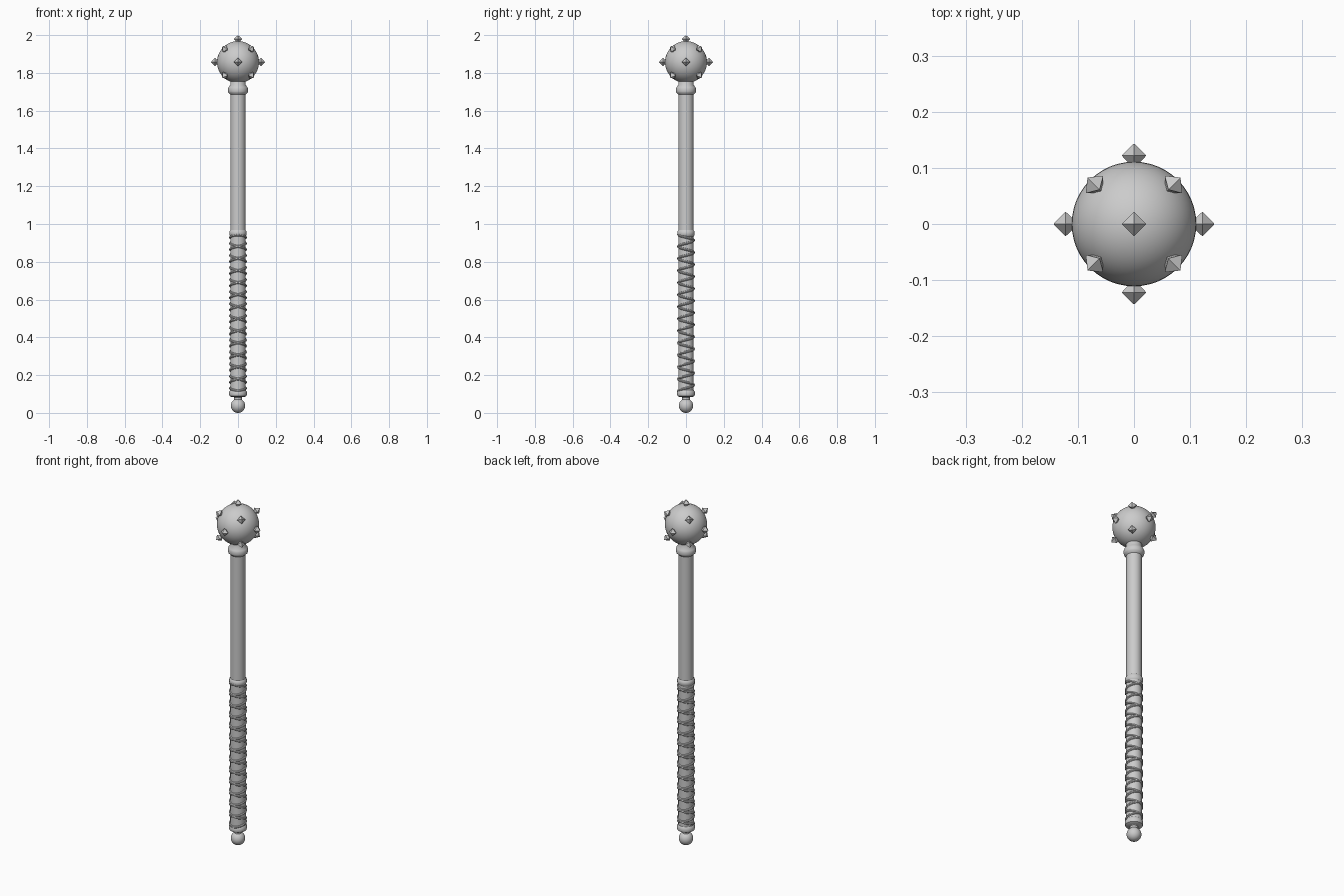
import bpy, bmesh, math
from mathutils import Vector

cube = bpy.data.objects.get("Cube")
if cube:
    bpy.data.objects.remove(cube, do_unlink=True)

HEAD_Z = 1.857
HEAD_R = 0.111

steel = bpy.data.materials.new("grey_steel")
steel.use_nodes = True
steel.diffuse_color = (0.6, 0.6, 0.6, 1)
steel.node_tree.nodes["Principled BSDF"].inputs["Base Color"].default_value = (0.6, 0.6, 0.6, 1)


def finish(obj, name, smooth=True):
    obj.name = name
    obj.data.materials.clear()
    obj.data.materials.append(steel)
    if smooth:
        bpy.ops.object.select_all(action="DESELECT")
        obj.select_set(True)
        bpy.context.view_layer.objects.active = obj
        bpy.ops.object.shade_smooth_by_angle(angle=math.radians(40))
    return obj


def lathe(name, profile, sides=32, smooth=True):
    """Spin (radius, height) pairs about z and cap the ends."""
    bm = bmesh.new()
    rings = []
    for r, z in profile:
        rings.append([bm.verts.new((r * math.cos(a), r * math.sin(a), z))
                      for a in (math.tau * i / sides for i in range(sides))])
    for low, high in zip(rings, rings[1:]):
        for i in range(sides):
            j = (i + 1) % sides
            bm.faces.new((low[i], low[j], high[j], high[i]))
    bm.faces.new(rings[0][::-1])
    bm.faces.new(rings[-1])
    mesh = bpy.data.meshes.new(name)
    bm.to_mesh(mesh)
    bm.free()
    obj = bpy.data.objects.new(name, mesh)
    bpy.context.collection.objects.link(obj)
    return finish(obj, name, smooth)


def ball(name, radius, z):
    bpy.ops.mesh.primitive_uv_sphere_add(segments=48, ring_count=24, radius=radius, location=(0, 0, z))
    return finish(bpy.context.object, name)


def strap(name, turn, z0=0.115, z1=0.945, turns=13, steps=20):
    """Raised cord wound up the grip in one direction."""
    curve = bpy.data.curves.new(name, "CURVE")
    curve.dimensions = "3D"
    curve.bevel_depth = 0.0065
    curve.bevel_resolution = 2
    line = curve.splines.new("POLY")
    count = turns * steps
    line.points.add(count)
    for i, p in enumerate(line.points):
        a = turn * math.tau * i / steps - math.pi / 2
        p.co = (0.041 * math.cos(a), 0.041 * math.sin(a), z0 + (z1 - z0) * i / count, 1)
    obj = bpy.data.objects.new(name, curve)
    bpy.context.collection.objects.link(obj)
    bpy.ops.object.select_all(action="DESELECT")
    obj.select_set(True)
    bpy.context.view_layer.objects.active = obj
    bpy.ops.object.convert(target="MESH")
    finish(bpy.context.object, name)


# Handle from bottom to top
ball("pommel", 0.038, 0.038)
lathe("pommel_neck", [(0.02, 0.06), (0.02, 0.082), (0.03, 0.092)])
lathe("grip_end_ring", [(0.034, 0.084), (0.045, 0.09), (0.047, 0.096), (0.047, 0.112), (0.041, 0.12)])
lathe("grip_core", [(0.041, 0.1), (0.041, 0.96)])
strap("grip_strap_left", 1)
strap("grip_strap_right", -1)
lathe("grip_top_ring", [(0.041, 0.935), (0.046, 0.942), (0.046, 0.96), (0.04, 0.968)])
lathe("shaft", [(0.04, 0.95), (0.04, 1.7)])

# Collar and head
lathe("collar", [(0.04, 1.685), (0.051, 1.695), (0.053, 1.702), (0.053, 1.716),
                 (0.05, 1.724), (0.041, 1.736), (0.04, 1.765)])
ball("head", HEAD_R, HEAD_Z)

# Four-sided studs on the axes and on the diagonals between them
directions = [(1, 0, 0), (-1, 0, 0), (0, 1, 0), (0, -1, 0), (0, 0, 1)]
directions += [(x, y, z) for x in (-1, 1) for y in (-1, 1) for z in (-1, 1)]
for n, d in enumerate(directions, 1):
    stud = lathe(f"stud_{n}", [(0.012, 0.1), (0.012, 0.111), (0.022, 0.122), (0.0005, 0.143)],
                 sides=4, smooth=False)
    stud.location = (0, 0, HEAD_Z)
    stud.rotation_euler = Vector(d).to_track_quat("Z", "Y").to_euler()
